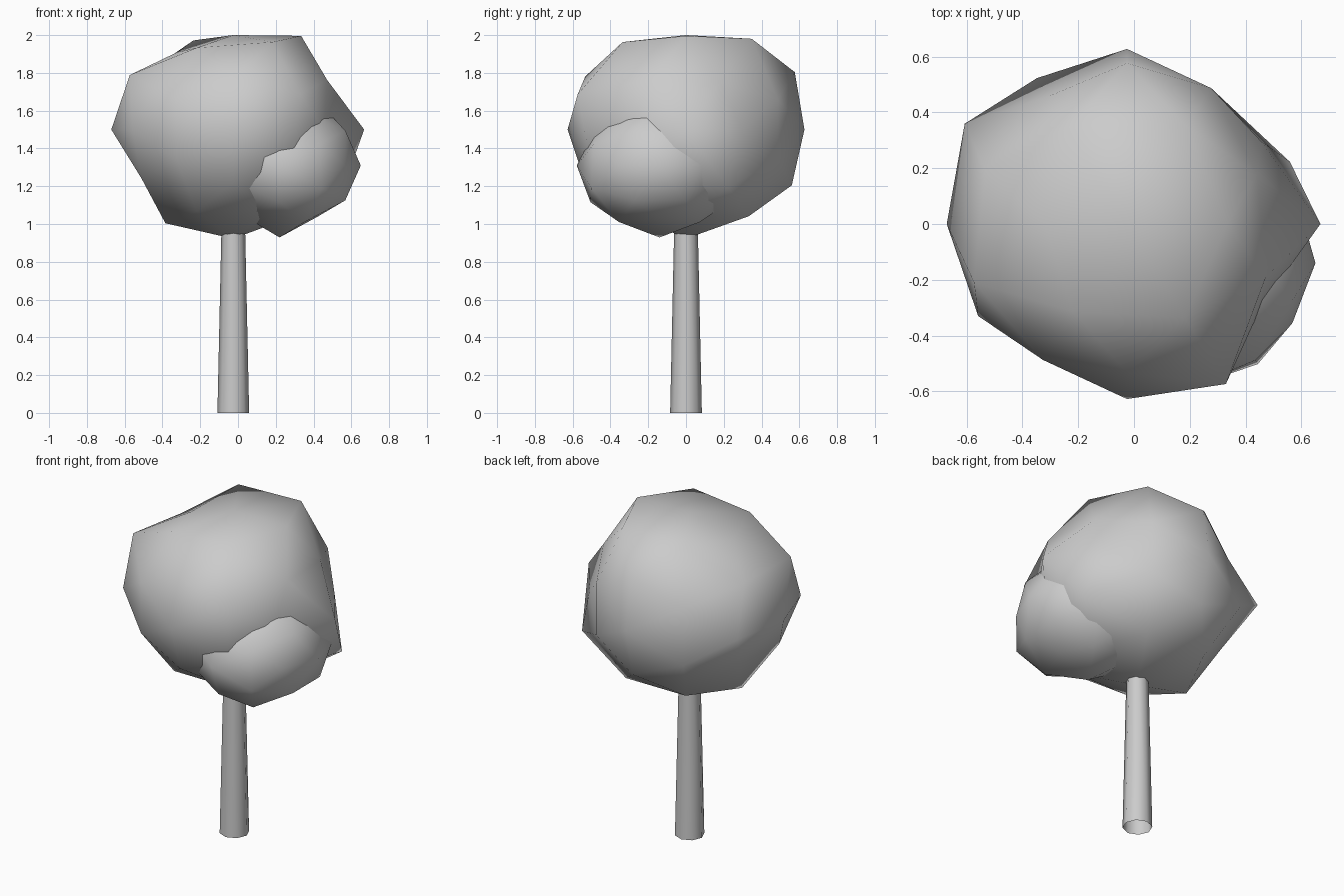
import bpy, bmesh, math
from mathutils import Vector

cube = bpy.data.objects.get("Cube")
if cube:
    bpy.data.objects.remove(cube, do_unlink=True)

# Single plain grey material
grey = bpy.data.materials.new("light_grey")
grey.use_nodes = True
colour = (0.6, 0.6, 0.6, 1)
grey.diffuse_color = colour
grey.node_tree.nodes["Principled BSDF"].inputs["Base Color"].default_value = colour

# Direction components of a once-subdivided icosahedron
a, b = 0.526, 0.851
c, d, e = 0.309, 0.5, 0.809


def finish(name, bm):
    bmesh.ops.recalc_face_normals(bm, faces=bm.faces)
    for f in bm.faces:
        f.smooth = True
    mesh = bpy.data.meshes.new(name)
    bm.to_mesh(mesh)
    bm.free()
    mesh.materials.append(grey)
    obj = bpy.data.objects.new(name, mesh)
    bpy.context.collection.objects.link(obj)
    return obj


def foliage(name, centre, radius, height, bumps):
    """Lumpy ball: each bump scales the vertex lying in its direction."""
    bm = bmesh.new()
    for s in (-1, 1):
        for t in (-1, 1):
            for p in ((0, s * b, t * a), (s * a, 0, t * b), (s * b, t * a, 0)):
                bm.verts.new(p)
    bmesh.ops.convex_hull(bm, input=bm.verts[:])
    bmesh.ops.subdivide_edges(bm, edges=bm.edges[:], cuts=1, use_grid_fill=True)
    for v in bm.verts:
        v.co.normalize()
    chosen = [(max(bm.verts, key=lambda v: v.co.dot(Vector(way))), k)
              for way, k in bumps]
    for v, k in chosen:
        v.co *= k
    for v in bm.verts:
        v.co = Vector(centre) + Vector((v.co.x * radius, v.co.y * radius, v.co.z * height))
    return finish(name, bm)


# Large crown
foliage("main_crown", (-0.025, 0, 1.5), 0.627, 0.535, [
    ((1, 0, 0), 1.105), ((-1, 0, 0), 1.03),
    ((0, 0, 1), 0.935), ((0, 0, -1), 1.08),
    ((a, 0, b), 1.09), ((-a, 0, b), 0.9), ((-a, 0, -b), 1.09),
    ((0, b, a), 1.08), ((0, b, -a), 1.05),
    ((b, a, 0), 0.9), ((b, -a, 0), 0.9), ((-b, a, 0), 1.09),
    ((c, d, e), 1.11), ((-c, d, e), 1.09), ((c, -d, e), 1.07),
    ((c, d, -e), 1.06), ((-c, d, -e), 1.06),
    ((-e, -c, d), 1.08), ((e, c, -d), 1.15),
    ((e, c, d), 0.92), ((e, -c, d), 0.98),
    ((-e, c, -d), 0.92), ((-e, -c, -d), 0.96),
    ((d, e, c), 0.96), ((d, e, -c), 0.96),
    ((-d, e, c), 0.9), ((-d, e, -c), 1.03), ((d, -e, c), 1.13),
    ((-d, -e, c), 0.96), ((-d, -e, -c), 0.96),
])

# Smaller clump on the front left, sunk into the crown
foliage("side_crown", (0.22, -0.14, 1.31), 0.43, 0.37, [
    ((0, -1, 0), 1.02), ((0, 0, -1), 1.03), ((0, -b, a), 0.94),
    ((b, -a, 0), 0.95), ((a, 0, -b), 0.87), ((-a, 0, -b), 0.85),
    ((-c, -d, -e), 0.82), ((-d, -e, -c), 0.92),
    ((c, -d, e), 0.95), ((d, -e, -c), 1.04),
])

# Tapered open trunk
bm = bmesh.new()
bmesh.ops.create_cone(bm, cap_ends=False, segments=8,
                      radius1=0.084, radius2=0.061, depth=1.05)
bmesh.ops.translate(bm, verts=bm.verts, vec=(-0.025, 0, 0.525))
finish("trunk", bm)
